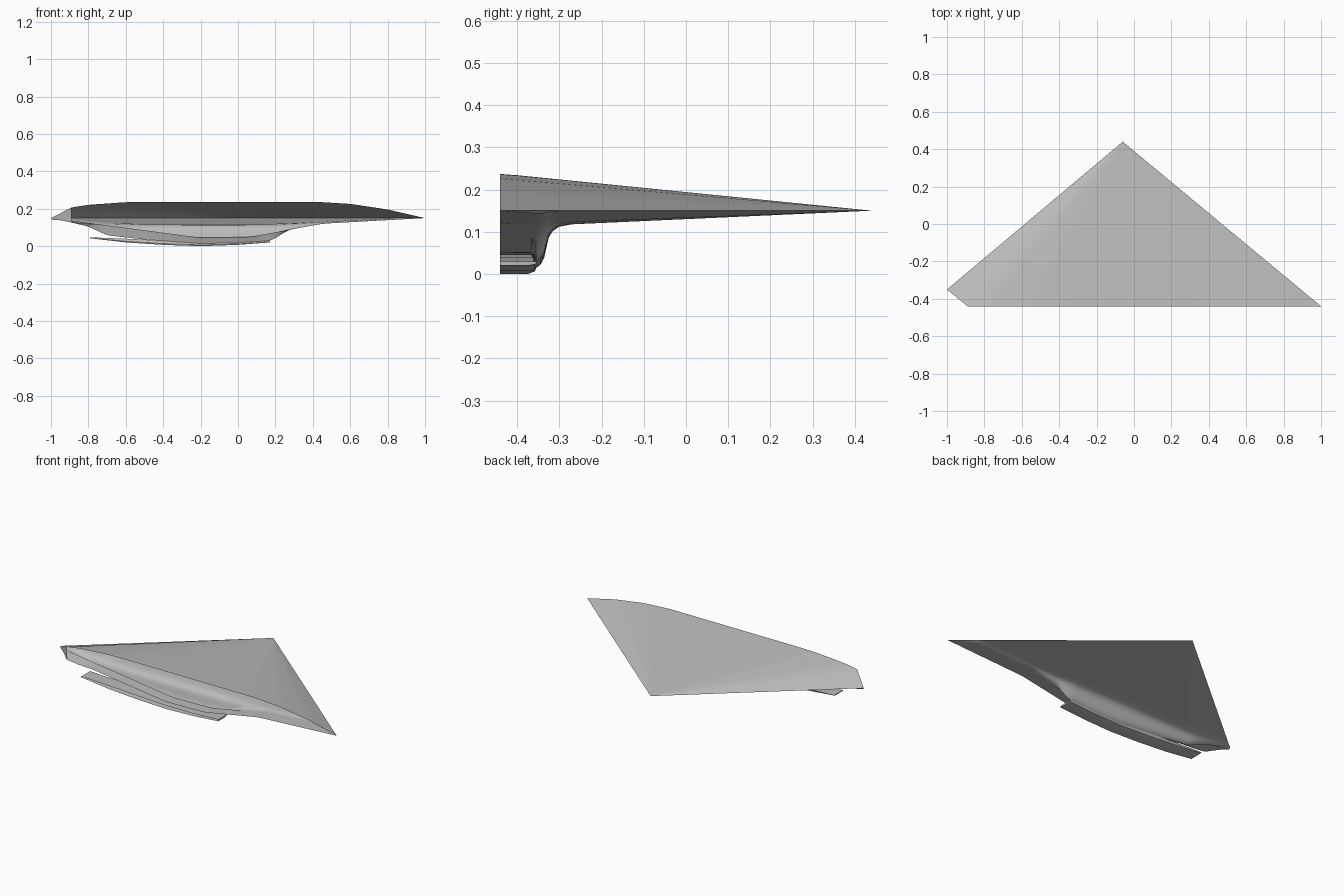
import bpy, bmesh
from mathutils import Vector

cube = bpy.data.objects.get("Cube")
if cube:
    bpy.data.objects.remove(cube)

grey = bpy.data.materials.new("hull grey")
grey.use_nodes = True
grey.diffuse_color = (0.5, 0.5, 0.5, 1)
grey.node_tree.nodes["Principled BSDF"].inputs["Base Color"].default_value = (0.5, 0.5, 0.5, 1)

RIM, CUT, SPAN = 0.15, -0.44, 0.88
COLS = 110


def curve(points, x):
    """Linear lookup through sorted (x, value) points, lightly smoothed."""
    def look(v):
        if v <= points[0][0]:
            return points[0][1]
        for (a, p), (b, q) in zip(points, points[1:]):
            if v <= b:
                return p + (q - p) * (v - a) / (b - a)
        return points[-1][1]
    return (look(x - 0.02) + 2 * look(x) + look(x + 0.02)) / 4


# Profiles along the ship's length at the cut plane
TOP = [(-1.107, 0), (-.89, .057), (-.8, .071), (-.6, .085), (-.4, .088),
       (.4, .088), (.6, .076), (.8, .046), (1, 0)]
BELLY = [(-1.107, 0), (-.8, .034), (-.6, .04), (.2, .04), (.4, .033), (.6, .021), (1, 0)]
WALL = [(-.95, .14), (-.8, .105), (-.7, .058), (-.5, .036), (-.2, .014),
        (0, .018), (.18, .03), (.27, .087), (.45, .12), (1, .15)]
DUCT = [(-.92, .14), (-.5, .085), (-.2, .045), (.07, .05), (.27, .087), (.45, .12), (1, .15)]
# How far the belly has turned down into the keel wall, across the width
FILLET = [(-.355, 1), (-.345, .93), (-.336, .76), (-.33, .5), (-.325, .28),
          (-.315, .13), (-.3, .04), (-.27, 0)]


def top_z(xb, x, y, t):
    return RIM + min((1 - t) * curve(TOP, xb), .087)


def belly_z(xb, x, y, t):
    z = RIM - (1 - t) * curve(BELLY, xb)
    blend = 0
    for (a, p), (b, q) in zip(FILLET, FILLET[1:]):
        if a <= y <= b:
            blend = p + (q - p) * (y - a) / (b - a)
    if y < -.355:
        blend = 1
    keel = min(z, curve(WALL, x))
    if y < -.362:
        keel = min(z, max(keel, curve(DUCT, x)))
    return z + (keel - z) * blend


def make_sheet(bm, rows, height, flip):
    """Delta-shaped sheet whose columns all converge on the wing tip."""
    grid = []
    for y in rows:
        t = (y - CUT) / SPAN
        line = []
        for i in range(COLS + 1):
            xb = -1.107 + 2.107 * i / COLS
            x = xb + (-.06 - xb) * t
            z = RIM if i in (0, COLS) else height(xb, x, y, t)
            line.append(bm.verts.new((x, y, z)))
        grid.append(line)
    for a, b in zip(grid, grid[1:]):
        for i in range(COLS):
            face = [a[i], a[i + 1], b[i + 1], b[i]]
            bm.faces.new(face[::-1] if flip else face)


def finish(name, bm, angle):
    mesh = bpy.data.meshes.new(name)
    bm.to_mesh(mesh)
    bm.free()
    mesh.materials.append(grey)
    obj = bpy.data.objects.new(name, mesh)
    bpy.context.collection.objects.link(obj)
    bpy.ops.object.select_all(action="DESELECT")
    obj.select_set(True)
    bpy.context.view_layer.objects.active = obj
    bpy.ops.object.shade_smooth_by_angle(angle=angle)
    return obj


# Delta hull: upper shell and belly with keel wall, open along the centre plane
bm = bmesh.new()
wing_rows = [-.27 + .71 * i / 16 for i in range(17)]
make_sheet(bm, [CUT, -.40, -.36, -.32] + wing_rows, top_z, False)
keel_rows = [CUT, -.40, -.366] + [y for y, _ in FILLET[:-1]]
make_sheet(bm, keel_rows + wing_rows, belly_z, True)
bmesh.ops.remove_doubles(bm, verts=bm.verts, dist=1e-5)

# Angled cut across the tail, closed by a flat wall
cut = bmesh.ops.bisect_plane(bm, geom=bm.verts[:] + bm.edges[:] + bm.faces[:],
                             plane_co=Vector((-1, -.35, RIM)),
                             plane_no=Vector((-.09, -.11, 0)), clear_outer=True)
bmesh.ops.remove_doubles(bm, verts=bm.verts, dist=1e-5)
edge = [v for v in bm.verts if abs(-.09 * (v.co.x + 1) - .11 * (v.co.y + .35)) < 1e-5]
upper = sorted([v for v in edge if v.co.z > RIM - 1e-4], key=lambda v: v.co.x)
lower = sorted([v for v in edge if v.co.z <= RIM - 1e-4], key=lambda v: -v.co.x)
bm.faces.new((upper + lower)[::-1])
finish("delta_hull", bm, .6)

# Thin keel plate forming the floor of the open duct
FLOOR = [(-.79, .042), (-.6, .02), (-.4, .007), (-.2, 0), (0, .007), (.17, .02)]
CEILING = [(-.79, .047), (-.6, .04), (-.4, .03), (-.2, .021), (0, .022), (.17, .03)]
bm = bmesh.new()
rings = []
for (x, low), (_, high) in zip(FLOOR, CEILING):
    section = [(CUT, low), (-.375, low), (-.358, low + .3 * (high - low)),
               (-.352, high), (CUT, high)]
    rings.append([bm.verts.new((x, y, z)) for y, z in section])
for a, b in zip(rings, rings[1:]):
    for i in range(4):
        bm.faces.new((a[i], a[i + 1], b[i + 1], b[i]))
for ring in (rings[0], rings[-1]):
    bm.faces.new(ring)
bmesh.ops.recalc_face_normals(bm, faces=bm.faces)
finish("keel_plate", bm, .6)
